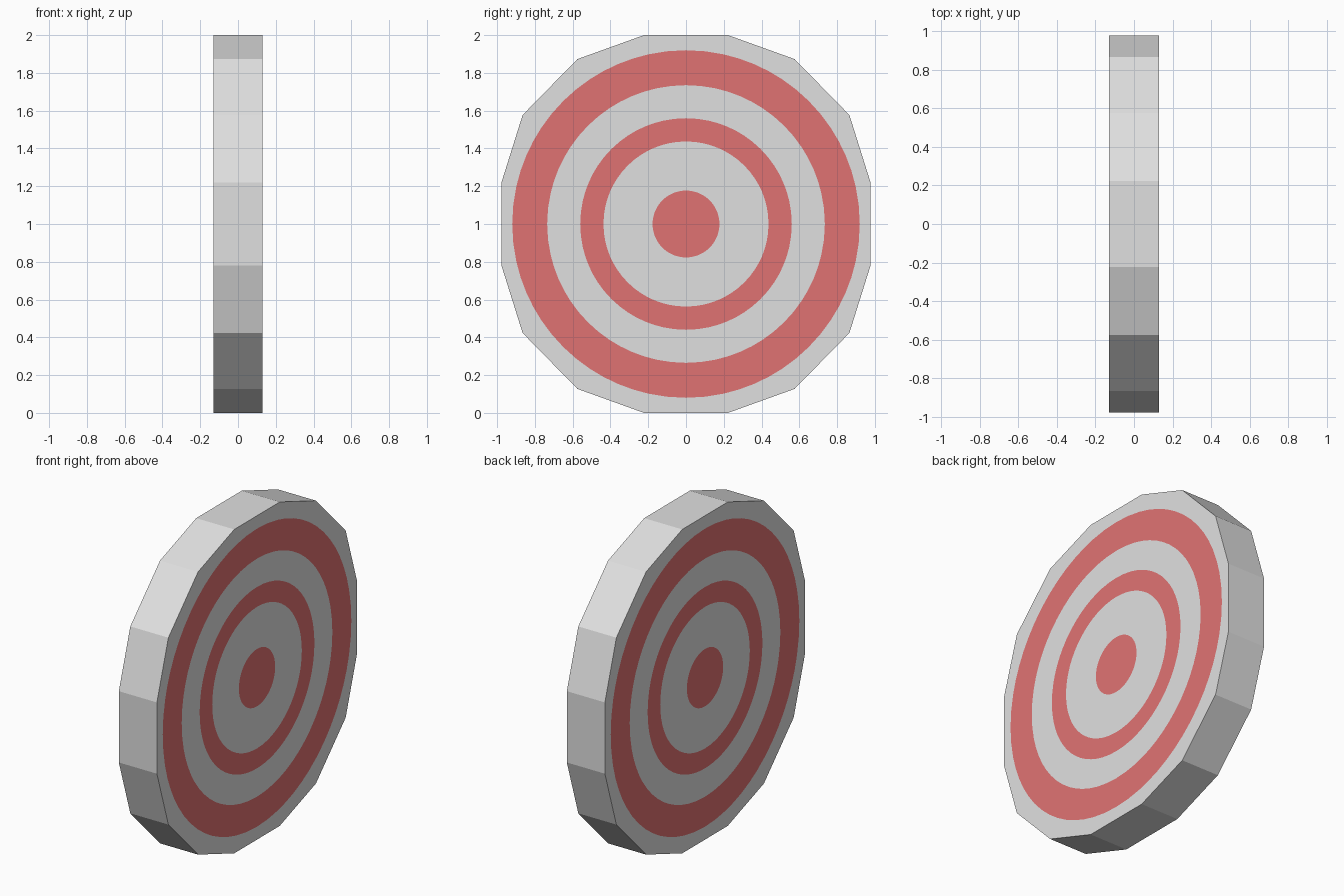
import bpy, bmesh, math
from mathutils import Vector

if "Cube" in bpy.data.objects:
    bpy.data.objects.remove(bpy.data.objects["Cube"])

HALF = 0.13      # half thickness along x
STEPS = 4        # points per outline side, so rings have 64 points


def material(name, srgb):
    m = bpy.data.materials.new(name)
    lin = [((c + 0.055) / 1.055) ** 2.4 for c in srgb]
    m.diffuse_color = (*lin, 1.0)
    m.use_nodes = True
    m.node_tree.nodes["Principled BSDF"].inputs["Base Color"].default_value = m.diffuse_color
    return m


# Sixteen-sided outline: one quarter, turned into all four
quarter = [(0.977, 0.22), (0.865, 0.577), (0.575, 0.873), (0.222, 1.0)]
right = quarter + [(-y, z) for y, z in reversed(quarter)]
corners = [Vector(p) for p in right + [(-y, -z) for y, z in right]]
outline = []
for i, a in enumerate(corners):
    b = corners[(i + 1) % len(corners)]
    outline += [a.lerp(b, k / STEPS) for k in range(STEPS)]
n = len(outline)

# Painted rings, from the rim inwards
radii = [0.92, 0.735, 0.56, 0.437, 0.177]
profiles = [outline] + [[p.normalized() * r for p in outline] for r in radii]

bm = bmesh.new()
rims = []
for x in (-HALF, HALF):
    loops = [[bm.verts.new((x, p.x, p.y + 1)) for p in prof] for prof in profiles]
    rims.append(loops[0])
    # Alternate white and red bands
    for band, (a, b) in enumerate(zip(loops, loops[1:])):
        for i in range(n):
            j = (i + 1) % n
            bm.faces.new((a[i], a[j], b[j], b[i])).material_index = band % 2
    # Bullseye
    bm.faces.new(loops[-1]).material_index = 1

# Rim
for i in range(n):
    j = (i + 1) % n
    bm.faces.new((rims[0][i], rims[0][j], rims[1][j], rims[1][i]))

bmesh.ops.recalc_face_normals(bm, faces=bm.faces)
mesh = bpy.data.meshes.new("target_disc")
bm.to_mesh(mesh)
bm.free()
mesh.materials.append(material("pale grey", (0.88, 0.88, 0.88)))
mesh.materials.append(material("soft red", (0.88, 0.45, 0.45)))
disc = bpy.data.objects.new("target_disc", mesh)
bpy.context.collection.objects.link(disc)
